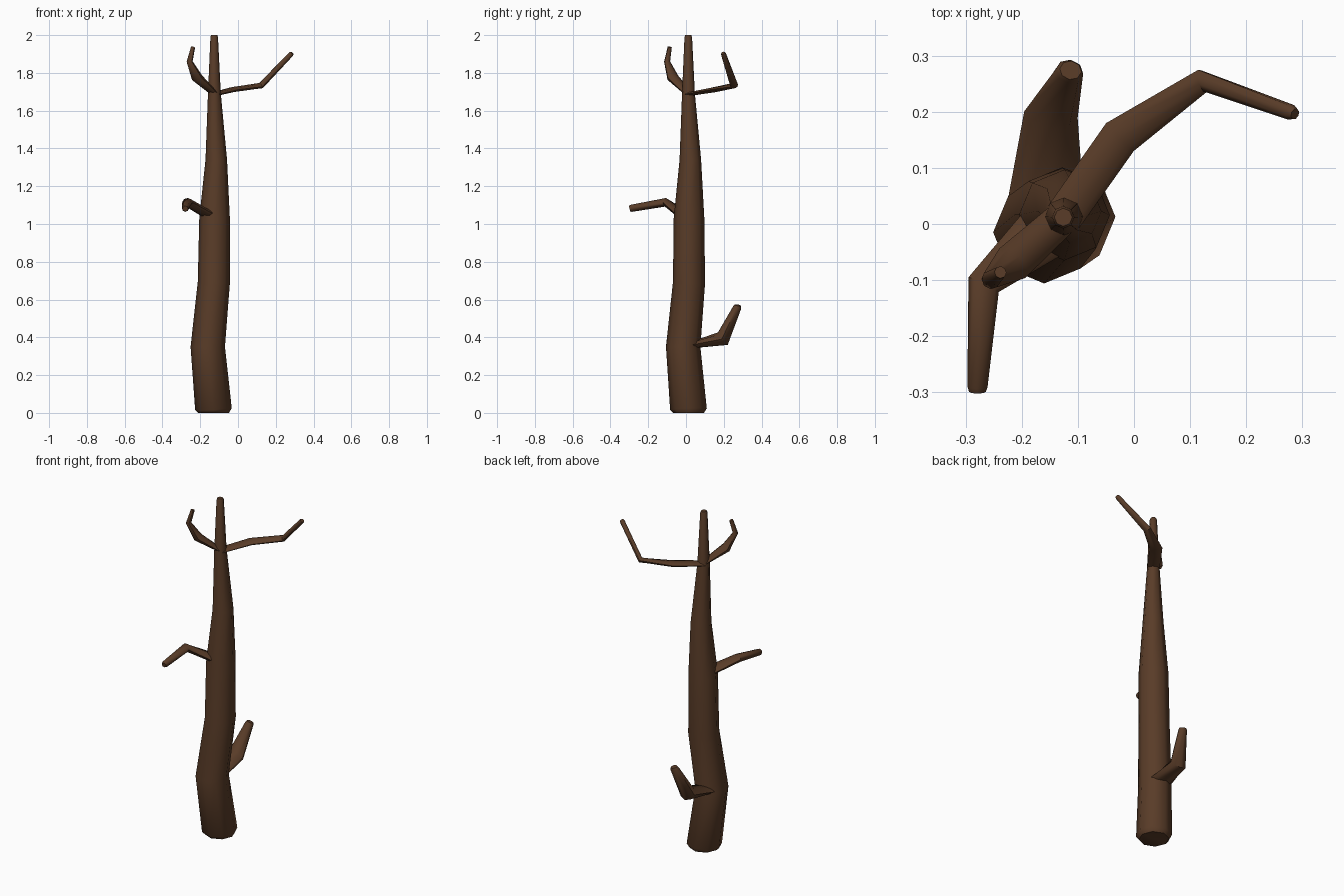
import bpy, bmesh, math
from mathutils import Vector

if "Cube" in bpy.data.objects:
    bpy.data.objects.remove(bpy.data.objects["Cube"])

SIDES = 8
bark = bpy.data.materials.new("brown bark")
bark.diffuse_color = (0.1, 0.045, 0.021, 1)
bark.use_nodes = True
bark.node_tree.nodes["Principled BSDF"].inputs["Base Color"].default_value = bark.diffuse_color


def limb(name, nodes, side):
    """Tapered tube through nodes (x, y, z, half width, half thickness)."""
    pts = [Vector(n[:3]) for n in nodes]
    bm = bmesh.new()
    rings = []
    for i, node in enumerate(nodes):
        a = (pts[i] - pts[max(i - 1, 0)]).normalized()
        b = (pts[min(i + 1, len(pts) - 1)] - pts[i]).normalized()
        t = (a + b).normalized()
        side = (side - t * side.dot(t)).normalized()
        up = t.cross(side)
        ring = []
        for k in range(SIDES):
            ang = 2 * math.pi * k / SIDES
            offset = side * math.cos(ang) * node[3] + up * math.sin(ang) * node[4]
            ring.append(bm.verts.new(pts[i] + offset))
        rings.append(ring)
    for lo, hi in zip(rings, rings[1:]):
        for k in range(SIDES):
            j = (k + 1) % SIDES
            bm.faces.new((lo[k], lo[j], hi[j], hi[k]))
    bm.faces.new(rings[0][::-1])
    bm.faces.new(rings[-1])
    bmesh.ops.recalc_face_normals(bm, faces=bm.faces)
    mesh = bpy.data.meshes.new(name)
    bm.to_mesh(mesh)
    bm.free()
    mesh.materials.append(bark)
    obj = bpy.data.objects.new(name, mesh)
    bpy.context.collection.objects.link(obj)
    bpy.ops.object.select_all(action='DESELECT')
    obj.select_set(True)
    bpy.context.view_layer.objects.active = obj
    bpy.ops.object.shade_smooth_by_angle(angle=math.radians(50))


def branch(name, nodes):
    """Branch whose flat, wide root is buried in the trunk."""
    direction = Vector(nodes[1][:3]) - Vector(nodes[0][:3])
    limb(name, nodes, direction.cross(Vector((0, 0, 1))))


# Crooked trunk: x, y, z, radius
trunk = [
    (-0.130, 0.013, 0.00, 0.082), (-0.130, 0.013, 0.02, 0.097),
    (-0.160, -0.015, 0.35, 0.091), (-0.128, 0.016, 0.69, 0.085),
    (-0.124, 0.016, 1.03, 0.081), (-0.115, 0.023, 1.34, 0.057),
    (-0.125, 0.013, 1.69, 0.034), (-0.126, 0.012, 1.99, 0.020),
    (-0.126, 0.012, 2.00, 0.016),
]
limb("trunk", [n + (n[3],) for n in trunk], Vector((1, 0, 0)))

# Thick stub low on the back
branch("low_branch", [
    (-0.160, -0.015, 0.350, 0.075, 0.012),
    (-0.148, 0.195, 0.393, 0.048, 0.042),
    (-0.115, 0.272, 0.560, 0.025, 0.022),
    (-0.113, 0.274, 0.570, 0.020, 0.017)])

# Bent branch at mid height
branch("middle_branch", [
    (-0.125, 0.015, 1.030, 0.060, 0.018),
    (-0.268, -0.108, 1.115, 0.030, 0.023),
    (-0.279, -0.290, 1.083, 0.018, 0.019),
    (-0.279, -0.299, 1.081, 0.015, 0.015)])

# Upturned branch near the top
branch("upper_left_branch", [
    (-0.125, 0.013, 1.690, 0.030, 0.010),
    (-0.217, -0.070, 1.775, 0.035, 0.026),
    (-0.256, -0.100, 1.860, 0.017, 0.015),
    (-0.238, -0.086, 1.937, 0.011, 0.011)])

# Long branch near the top
branch("upper_right_branch", [
    (-0.125, 0.013, 1.687, 0.034, 0.010),
    (-0.025, 0.155, 1.712, 0.035, 0.014),
    (0.122, 0.255, 1.733, 0.022, 0.016),
    (0.280, 0.199, 1.898, 0.014, 0.014),
    (0.287, 0.196, 1.905, 0.010, 0.010)])
